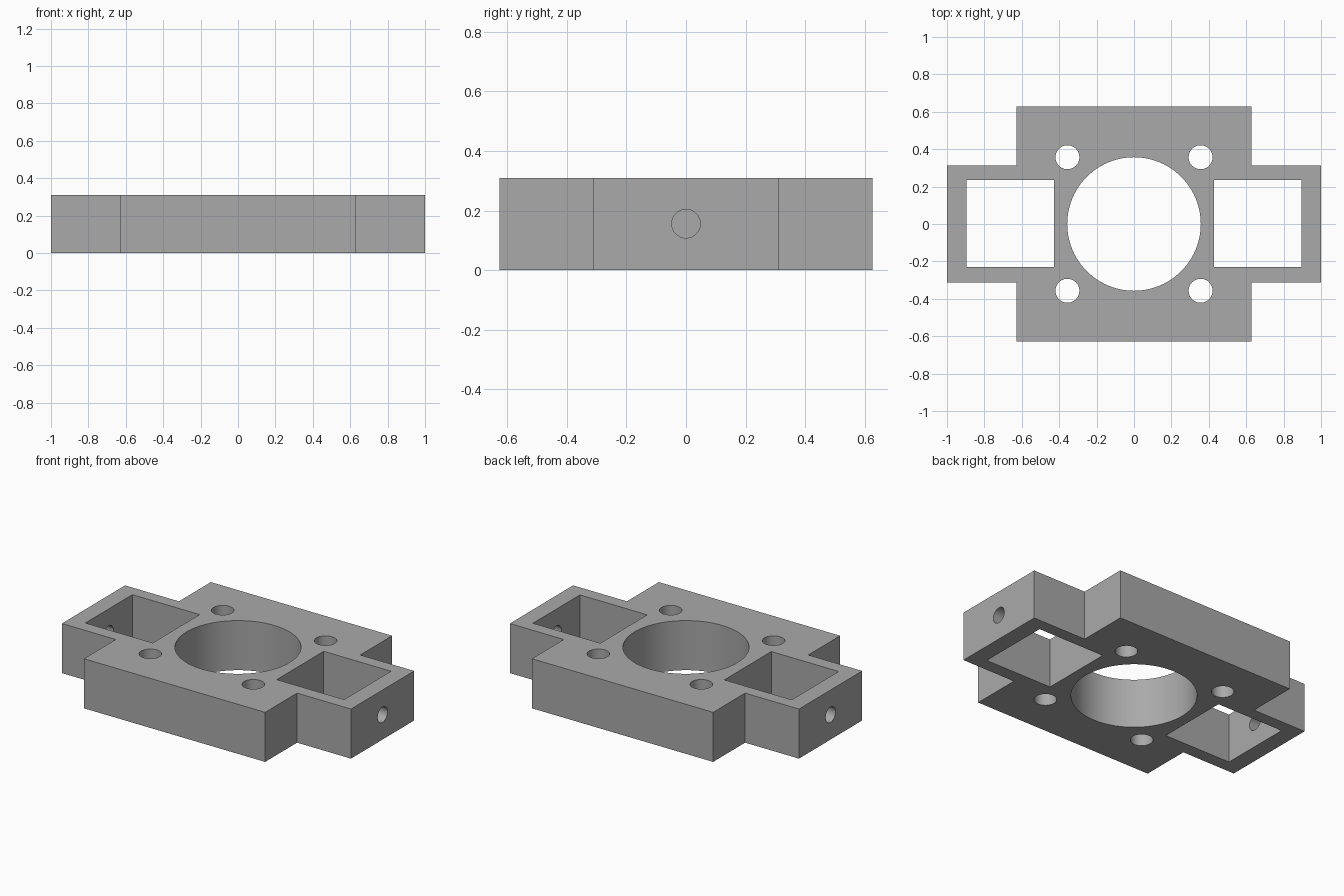
import bpy
import bmesh
import math
from mathutils import Matrix

if "Cube" in bpy.data.objects:
    bpy.data.objects.remove(bpy.data.objects["Cube"], do_unlink=True)

HEIGHT = 0.31
BODY = 0.627          # half width of the square body
ARM_X, ARM_Y = 1.0, 0.312

# Single grey material
grey = bpy.data.materials.new("grey")
grey.use_nodes = True
colour = (0.4, 0.4, 0.4, 1.0)
grey.diffuse_color = colour
grey.node_tree.nodes["Principled BSDF"].inputs["Base Color"].default_value = colour


def make_object(name, bm):
    bmesh.ops.recalc_face_normals(bm, faces=bm.faces)
    mesh = bpy.data.meshes.new(name)
    bm.to_mesh(mesh)
    bm.free()
    mesh.materials.append(grey)
    obj = bpy.data.objects.new(name, mesh)
    bpy.context.collection.objects.link(obj)
    return obj


def add_cylinder(bm, x, y, z, radius, depth, segments, axis="Z"):
    matrix = Matrix.Translation((x, y, z))
    if axis == "X":
        matrix = matrix @ Matrix.Rotation(math.pi / 2, 4, "Y")
    bmesh.ops.create_cone(bm, cap_ends=True, segments=segments, radius1=radius,
                          radius2=radius, depth=depth, matrix=matrix)


# Cross-shaped plate, extruded from its outline
quarter = [(ARM_X, ARM_Y), (BODY, ARM_Y), (BODY, BODY)]
half = quarter + [(-x, y) for x, y in reversed(quarter)]
outline = half + [(x, -y) for x, y in reversed(half)]
bm = bmesh.new()
base = bm.faces.new([bm.verts.new((x, y, 0)) for x, y in outline])
top = bmesh.ops.extrude_face_region(bm, geom=[base], use_keep_orig=True)
bmesh.ops.translate(bm, vec=(0, 0, HEIGHT),
                    verts=[v for v in top["geom"] if isinstance(v, bmesh.types.BMVert)])
plate = make_object("mounting_plate", bm)

# Vertical openings: central bore, four bolt holes, two rectangular pockets
bm = bmesh.new()
add_cylinder(bm, 0, 0, HEIGHT / 2, 0.357, 1, 96)
for sx in (-1, 1):
    for sy in (-1, 1):
        add_cylinder(bm, sx * 0.356, sy * 0.357, HEIGHT / 2, 0.064, 1, 48)
    bmesh.ops.create_cube(bm, size=1, matrix=Matrix.Translation((sx * 0.662, 0.002, HEIGHT / 2))
                          @ Matrix.Diagonal((0.466, 0.464, 1, 1)))
openings = make_object("openings_cutter", bm)

# Screw holes through the end wall of each arm
bm = bmesh.new()
for sx in (-1, 1):
    add_cylinder(bm, sx * 0.95, 0, 0.156, 0.048, 0.3, 48, "X")
end_holes = make_object("end_holes_cutter", bm)

# Cut the plate, then discard the cutters
bpy.context.view_layer.objects.active = plate
for cutter in (openings, end_holes):
    cutter.hide_render = True
    mod = plate.modifiers.new(cutter.name, "BOOLEAN")
    mod.operation = "DIFFERENCE"
    mod.solver = "EXACT"
    mod.object = cutter
    bpy.ops.object.modifier_apply(modifier=mod.name)
    bpy.data.objects.remove(cutter, do_unlink=True)

bpy.ops.object.select_all(action="DESELECT")
plate.select_set(True)
bpy.ops.object.shade_smooth_by_angle(angle=math.radians(30))
